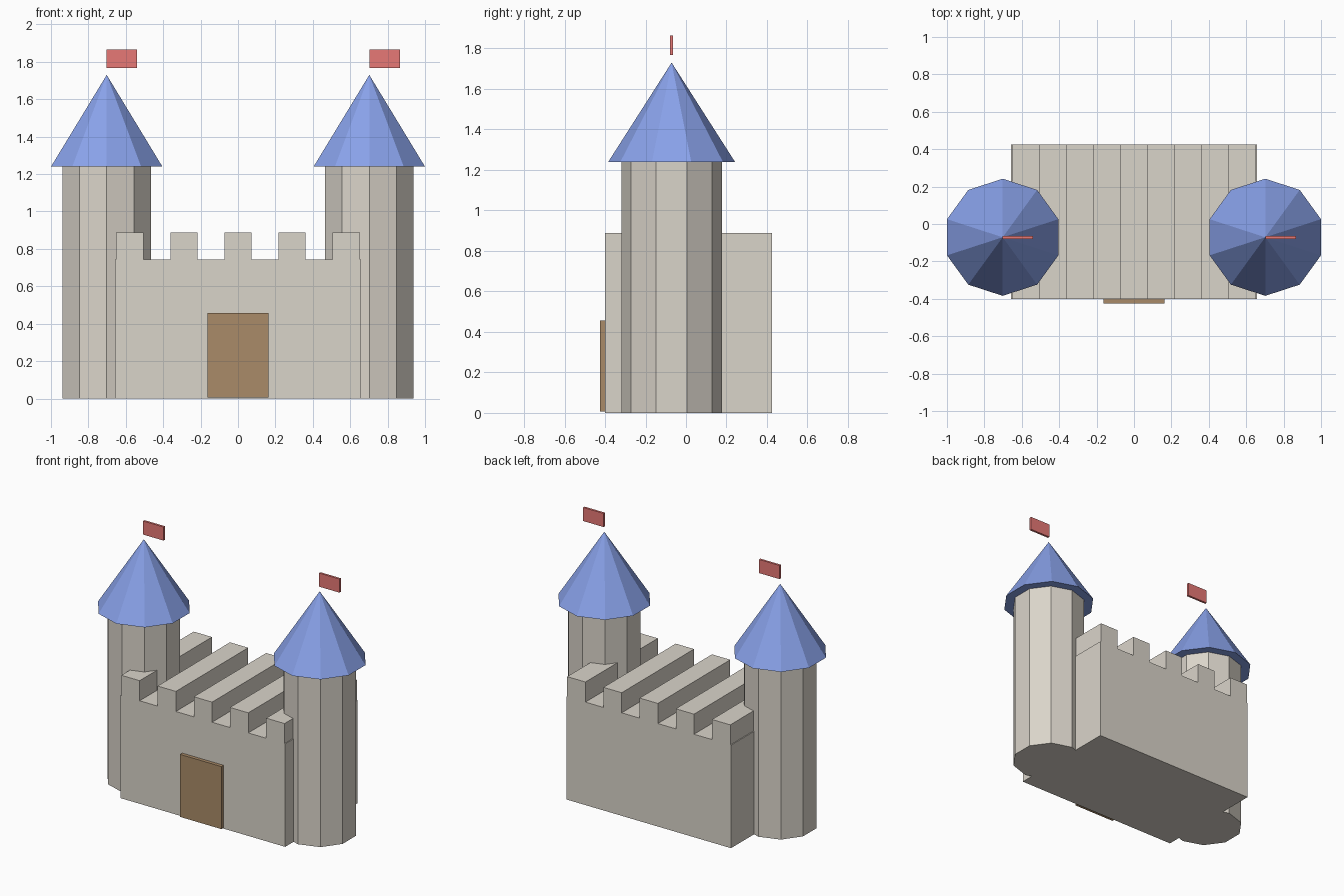
import bpy

if "Cube" in bpy.data.objects:
    bpy.data.objects.remove(bpy.data.objects["Cube"])


def material(name, color):
    mat = bpy.data.materials.new(name)
    mat.diffuse_color = (*color, 1)
    mat.use_nodes = True
    mat.node_tree.nodes["Principled BSDF"].inputs["Base Color"].default_value = mat.diffuse_color
    return mat


STONE = material("stone", (0.70, 0.66, 0.59))
ROOF = material("roof_blue", (0.25, 0.36, 0.82))
WOOD = material("wood", (0.40, 0.26, 0.14))
CLOTH = material("flag_red", (0.80, 0.19, 0.18))


def finish(name, mat):
    obj = bpy.context.object
    obj.name = name
    obj.data.materials.append(mat)
    return obj


def box(name, x, y, z, mat):
    """Box from (min, max) ranges on each axis."""
    bpy.ops.mesh.primitive_cube_add(size=1, location=[sum(r) / 2 for r in (x, y, z)])
    bpy.context.object.scale = [r[1] - r[0] for r in (x, y, z)]
    bpy.ops.object.transform_apply(location=False, rotation=False, scale=True)
    return finish(name, mat)


def cone(name, x, y, r1, r2, z, mat):
    """Ten-sided cone or cylinder between two heights."""
    bpy.ops.mesh.primitive_cone_add(vertices=10, radius1=r1, radius2=r2,
                                    depth=z[1] - z[0], location=(x, y, sum(z) / 2))
    return finish(name, mat)


DEPTH = (-0.40, 0.425)
WALL_TOP = 0.743

# Main wall block
box("wall", (-0.657, 0.657), DEPTH, (0, WALL_TOP), STONE)

# Battlements running the full depth
for i in range(-2, 3):
    cx = i * 0.289
    box(f"battlement_{i + 3}", (cx - 0.073, cx + 0.073), DEPTH, (WALL_TOP, 0.888), STONE)

# Door on the front
box("door", (-0.164, 0.164), (-0.425, -0.375), (0.006, 0.457), WOOD)

# Towers with pointed roofs and flags
TOWER_Y = -0.071
for side, x in (("left", -0.702), ("right", 0.702)):
    cone(f"{side}_tower", x, TOWER_Y, 0.248, 0.248, (0, 1.24), STONE)
    cone(f"{side}_roof", x, TOWER_Y, 0.313, 0, (1.24, 1.73), ROOF)
    box(f"{side}_flag", (x, x + 0.163), (TOWER_Y - 0.008, TOWER_Y + 0.008),
        (1.767, 1.865), CLOTH)
